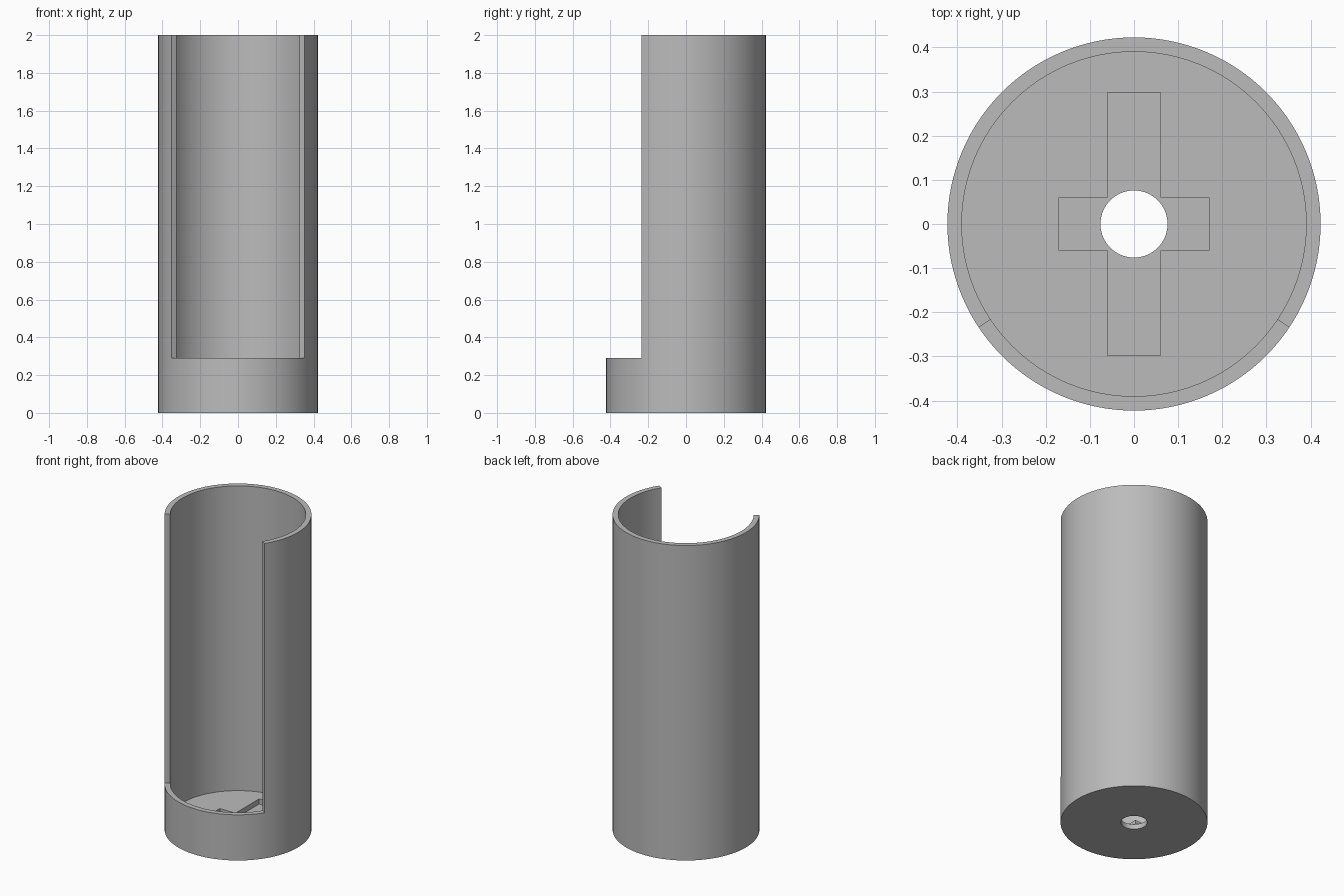
import bpy, bmesh
from math import cos, sin, pi, radians

OUTER, INNER, HOLE = 0.4225, 0.39, 0.076
HEIGHT, RIM, FLOOR, RECESS = 2.0, 0.29, 0.065, 0.032

cube = bpy.data.objects.get("Cube")
if cube:
    bpy.data.objects.remove(cube, do_unlink=True)

grey = bpy.data.materials.new("plain grey")
grey.use_nodes = True
colour = (0.5, 0.5, 0.5, 1)
grey.diffuse_color = colour
grey.node_tree.nodes["Principled BSDF"].inputs["Base Color"].default_value = colour


def circle(radius, sides=128):
    return [(radius * cos(2 * pi * i / sides), radius * sin(2 * pi * i / sides))
            for i in range(sides)]


def prism(name, outline, bottom, top):
    """Extrude a flat outline upwards into a solid."""
    bm = bmesh.new()
    face = bm.faces.new([bm.verts.new((x, y, bottom)) for x, y in outline])
    up = bmesh.ops.extrude_face_region(bm, geom=[face])["geom"]
    bmesh.ops.translate(bm, vec=(0, 0, top - bottom),
                        verts=[g for g in up if isinstance(g, bmesh.types.BMVert)])
    bmesh.ops.recalc_face_normals(bm, faces=bm.faces)
    mesh = bpy.data.meshes.new(name)
    bm.to_mesh(mesh)
    bm.free()
    mesh.materials.append(grey)
    obj = bpy.data.objects.new(name, mesh)
    bpy.context.collection.objects.link(obj)
    return obj


def cut(target, cutter):
    """Subtract the cutter for good, then discard it."""
    cutter.hide_render = True
    mod = target.modifiers.new("cut", "BOOLEAN")
    mod.operation, mod.solver, mod.object = "DIFFERENCE", "EXACT", cutter
    bpy.context.view_layer.objects.active = target
    bpy.ops.object.modifier_apply(modifier=mod.name)
    bpy.data.objects.remove(cutter, do_unlink=True)


# Cylindrical holder body
body = prism("open_front_tube", circle(OUTER), 0, HEIGHT)

# Hollow interior above the floor
cut(body, prism("bore", circle(INNER), FLOOR, HEIGHT + 0.1))

# Front opening with radial side edges, above the low rim
side = radians(33.7)
x, y = cos(side), -sin(side)
cut(body, prism("front_opening", [(0, 0), (-x, y), (-x, -1), (x, -1), (x, y)],
                RIM, HEIGHT + 0.1))

# Cross-shaped recess in the floor
w, a, b = 0.06, 0.17, 0.298
quarter = [(a, w), (w, w), (w, b)]
half = quarter + [(-px, py) for px, py in reversed(quarter)]
cross = half + [(px, -py) for px, py in reversed(half)]
cut(body, prism("cross_recess", cross, RECESS, FLOOR + 0.1))

# Round hole through the base
cut(body, prism("base_hole", circle(HOLE, 64), -0.1, FLOOR + 0.1))

# Smooth curved walls, crisp edges
bpy.ops.object.select_all(action="DESELECT")
body.select_set(True)
bpy.context.view_layer.objects.active = body
bpy.ops.object.shade_smooth_by_angle(angle=radians(30))
